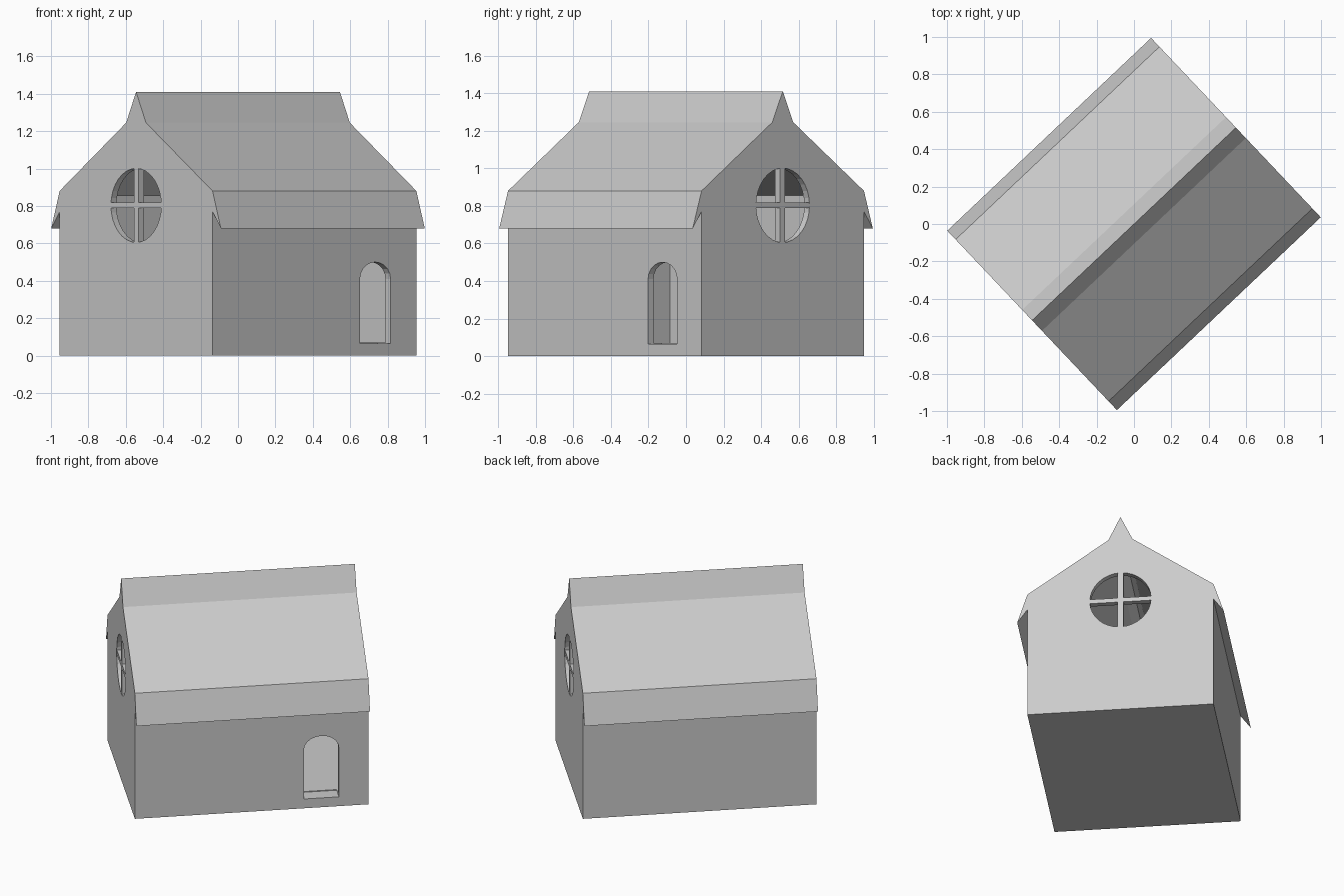
import bpy, math
from mathutils import Matrix

if "Cube" in bpy.data.objects:
    bpy.data.objects.remove(bpy.data.objects["Cube"])

TURN = Matrix.Rotation(math.radians(43.4), 4, 'Z')   # the house stands turned on its plot
L, W, T = 0.75, 0.595, 0.04                          # half length, half wall width, wall thickness

plaster = bpy.data.materials.new("light_grey")
plaster.diffuse_color = (0.6, 0.6, 0.6, 1)
plaster.use_nodes = True
plaster.node_tree.nodes["Principled BSDF"].inputs["Base Color"].default_value = plaster.diffuse_color


def prism(name, pts, lo, hi, axis='X'):
    """Extrude a closed (horizontal, z) profile along local X or Y."""
    def put(a, z, d):
        return (d, a, z) if axis == 'X' else (a, d, z)
    n = len(pts)
    verts = [put(a, z, lo) for a, z in pts] + [put(a, z, hi) for a, z in pts]
    faces = [tuple(range(n)), tuple(range(2 * n - 1, n - 1, -1))]
    faces += [(i, i + n, (i + 1) % n + n, (i + 1) % n) for i in range(n)]
    me = bpy.data.meshes.new(name)
    me.from_pydata(verts, [], faces)
    me.materials.append(plaster)
    ob = bpy.data.objects.new(name, me)
    bpy.context.collection.objects.link(ob)
    # consistent outward normals
    bpy.context.view_layer.objects.active = ob
    bpy.ops.object.select_all(action='DESELECT')
    ob.select_set(True)
    bpy.ops.object.mode_set(mode='EDIT')
    bpy.ops.mesh.select_all(action='SELECT')
    bpy.ops.mesh.normals_make_consistent(inside=False)
    bpy.ops.object.mode_set(mode='OBJECT')
    ob.matrix_world = TURN
    return ob


def mirrored(half):
    """Right half of a profile, bottom to top, completed on the left."""
    return half + [(-a, z) for a, z in reversed(half) if a > 0]


def arc(cx, cz, rx, rz, start, end, n):
    return [(cx + rx * math.cos(start + (end - start) * i / n),
             cz + rz * math.sin(start + (end - start) * i / n)) for i in range(n + 1)]


def cut(target, cutter):
    mod = target.modifiers.new("cut", 'BOOLEAN')
    mod.operation, mod.solver, mod.object = 'DIFFERENCE', 'EXACT', cutter
    cutter.hide_render = True
    bpy.context.view_layer.objects.active = target
    bpy.ops.object.modifier_apply(modifier=mod.name)
    bpy.data.objects.remove(cutter)


# walls and roof: one shell with flared eaves and a pointed ridge
house = prism("house_shell", mirrored([(W, 0), (W, 0.77), (0.66, 0.68), (W, 0.88),
                                       (0.077, 1.245), (0, 1.41)]), -L, L)

# hollow inside
cut(house, prism("room_cutter", mirrored([(W - T, 0.07), (W - T, 0.855), (0.045, 1.215),
                                          (0, 1.29)]), -L + T, L - T))

# round window in each gable
for s in (-1, 1):
    ring = arc(0, 0.803, 0.196, 0.198, 0, 2 * math.pi, 32)[:-1]
    cut(house, prism("window_cutter", ring, s * L - 0.1, s * L + 0.1))

# arched doorway in the long side
door = [(0.335, 0.065), (0.56, 0.065)] + arc(0.4475, 0.41, 0.1125, 0.09, 0, math.pi, 10)
cut(house, prism("door_cutter", door, -W - 0.1, -W + 0.1, 'Y'))

# crossed window bars
for s, side in ((-1, "front"), (1, "back")):
    lo, hi = sorted((s * L, s * (L - T)))
    for name, hw, hh in (("upright", 0.019, 0.2), ("crossbar", 0.2, 0.015)):
        prism(f"{side}_window_{name}", [(-hw, 0.803 - hh), (hw, 0.803 - hh),
                                        (hw, 0.803 + hh), (-hw, 0.803 + hh)],
              lo + 0.001, hi - 0.001)
